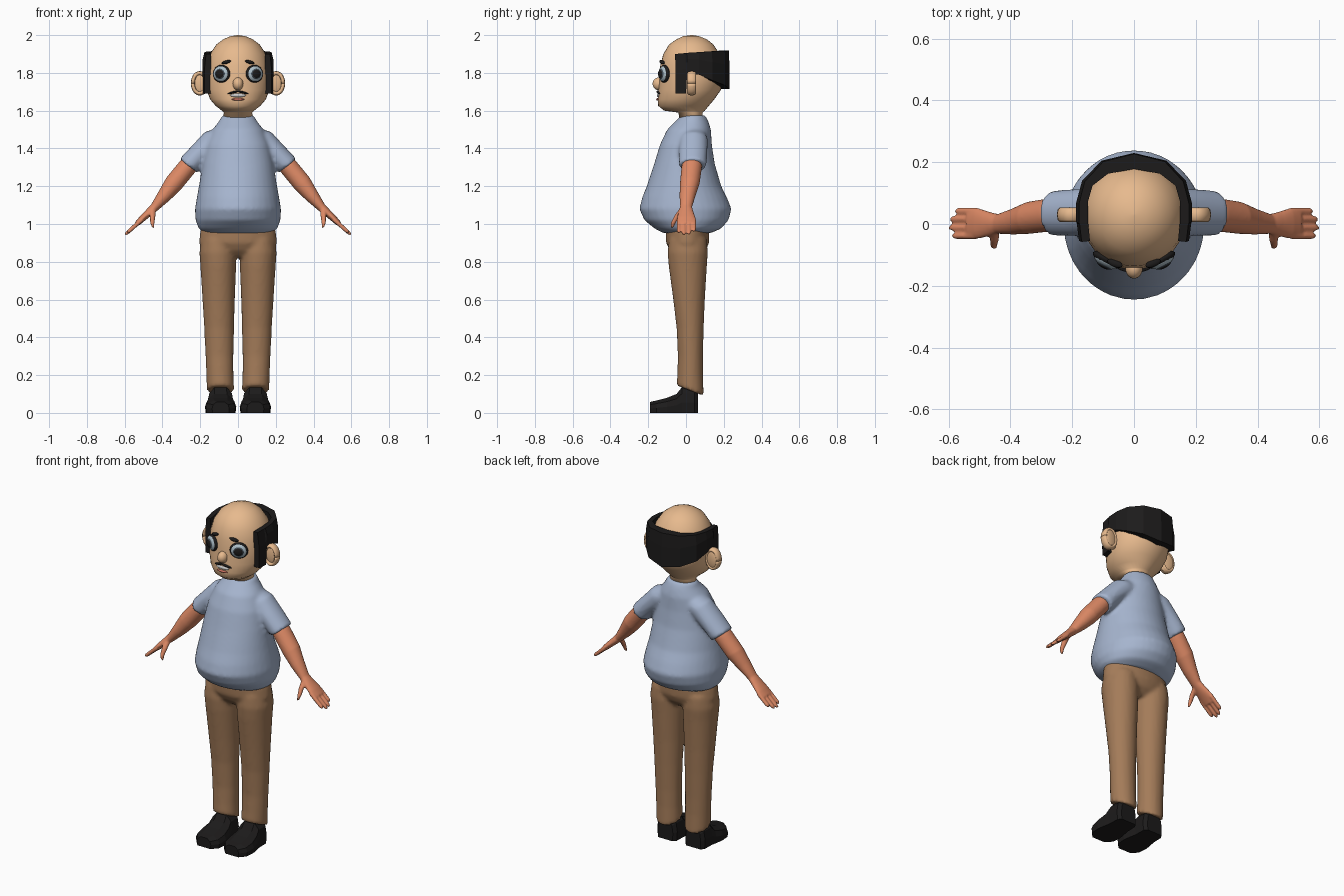
import bpy, bmesh, math
from mathutils import Vector as V, Matrix

if "Cube" in bpy.data.objects:
    bpy.data.objects.remove(bpy.data.objects["Cube"])

def mat(name, r, g, b):
    m = bpy.data.materials.new(name)
    m.diffuse_color = (r, g, b, 1)
    m.use_nodes = True
    m.node_tree.nodes["Principled BSDF"].inputs["Base Color"].default_value = m.diffuse_color
    return m

SKIN = mat("skin", .80, .49, .27)
ARM = mat("arm_skin", .72, .25, .13)
SHIRT = mat("shirt_blue", .38, .46, .62)
TAN = mat("trouser_tan", .37, .20, .10)
DARK = mat("dark", .012, .011, .011)
EYE = mat("eye_white", .42, .52, .58)
IRIS = mat("iris", .06, .08, .10)
TEETH = mat("teeth", .55, .55, .53)
LIP = mat("lip", .60, .17, .12)

def loft(bm, rings, n=24):
    """Skin a list of (centre, u axis, v axis) elliptical rings."""
    rows = []
    for c, u, v in rings:
        rows.append([bm.verts.new(V(c) + V(u) * math.cos(2 * math.pi * i / n)
                                  + V(v) * math.sin(2 * math.pi * i / n)) for i in range(n)])
    for a, b in zip(rows, rows[1:]):
        for i in range(n):
            j = (i + 1) % n
            bm.faces.new((a[i], a[j], b[j], b[i]))
    bm.faces.new(rows[0])
    bm.faces.new(rows[-1])

def upright(rows, x=0, tilt=0):
    """Rings from (z, half width, front y, back y)."""
    return [((x, (f + b) / 2, z), (w, 0, 0), (0, (b - f) / 2, 0)) for z, w, f, b in rows]

def limb(rows, s=1, n=(.78, 0, .62)):
    """Sideways rings from (x, y, z, thickness radius, y radius)."""
    return [((s * x, y, z), (s * n[0] * t, 0, n[2] * t), (0, r, 0)) for x, y, z, t, r in rows]

def finish(name, bm, m, voxel=0, smooth=0, mirror=False, flat=False):
    bmesh.ops.recalc_face_normals(bm, faces=bm.faces[:])
    me = bpy.data.meshes.new(name)
    bm.to_mesh(me)
    bm.free()
    me.materials.append(m)
    ob = bpy.data.objects.new(name, me)
    bpy.context.collection.objects.link(ob)
    if not flat:
        me.shade_smooth()
    if voxel:
        r = ob.modifiers.new("blend", 'REMESH')
        r.mode, r.voxel_size, r.use_smooth_shade = 'VOXEL', voxel, True
    if smooth:
        s = ob.modifiers.new("soften", 'SMOOTH')
        s.factor, s.iterations = .5, smooth
    if mirror:
        ob.modifiers.new("mirror", 'MIRROR').use_mirror_merge = False
    return ob

def blob(name, loc, radii, m, rz=0, ry=0, mirror=False):
    bm = bmesh.new()
    bmesh.ops.create_uvsphere(bm, u_segments=20, v_segments=12, radius=1)
    bm.transform(Matrix.Translation(loc) @ Matrix.Rotation(rz, 4, 'Z')
                 @ Matrix.Rotation(ry, 4, 'Y') @ Matrix.Diagonal((*radii, 1)))
    return finish(name, bm, m, mirror=mirror)

# Head and neck
bm = bmesh.new()
loft(bm, upright([
    (2.0, .004, .026, .034), (1.994, .04, -.015, .07), (1.978, .078, -.05, .11),
    (1.95, .115, -.09, .145), (1.90, .148, -.12, .178), (1.84, .166, -.136, .197),
    (1.77, .171, -.142, .20), (1.71, .166, -.146, .185), (1.66, .148, -.15, .15),
    (1.625, .118, -.147, .12), (1.60, .085, -.115, .10), (1.59, .075, -.04, .088),
    (1.53, .08, -.03, .09)]), 36)
finish("head", bm, SKIN)
blob("nose", (0, -.143, 1.742), (.028, .034, .034), SKIN)

# Ears: thin cup with a raised rim
blob("ear", (.195, .035, 1.745), (.05, .018, .062), SKIN, rz=.15, mirror=True)
bm = bmesh.new()
rim = []
for i in range(25):
    a = 2 * math.pi * i / 24
    d = V((math.cos(a), 0, math.sin(a)))
    rim.append(((.203 + .036 * d.x, .03, 1.745 + .054 * d.z), d * .011, (0, .024, 0)))
loft(bm, rim, 8)
finish("ear_rim", bm, SKIN, mirror=True)

# Eyes, brows, mouth
t = math.radians(27)
for name, r, depth, out, m in (("eye_outline", .051, .02, 0, DARK), ("eye", .046, .024, .002, EYE),
                               ("iris", .031, .012, .0165, IRIS), ("pupil", .024, .008, .0225, DARK)):
    blob(name, (.087 + out * math.sin(t), -.115 - out * math.cos(t), 1.795),
         (r, depth, r * .93), m, rz=t, mirror=True)
blob("eyebrow", (.062, -.127, 1.857), (.027, .012, .009), DARK, rz=.35, ry=.25, mirror=True)
blob("moustache", (.025, -.145, 1.697), (.032, .010, .006), DARK, rz=.2, ry=.25, mirror=True)
blob("teeth", (0, -.145, 1.681), (.042, .009, .010), TEETH)
blob("lower_lip", (0, -.148, 1.66), (.034, .010, .007), LIP)

# Hair band around the sides and back
half = [(.178, -.055, 1.69, 1.90), (.185, 0, 1.69, 1.905), (.187, .006, 1.80, 1.906),
        (.187, .07, 1.79, 1.91), (.168, .14, 1.76, 1.914), (.105, .205, 1.735, 1.916)]
cols = half + [(0, .23, 1.715, 1.918)] + [(-x, y, a, b) for x, y, a, b in half[::-1]]
bm = bmesh.new()
prev = None
for x, y, lo, hi in cols:
    ix, iy = x * .8, y if y < .1 else .1 + (y - .1) * .6
    col = [bm.verts.new(p) for p in ((x, y, lo), (x, y, (lo + hi) / 2 + .02),
                                     (x * .95, y - .003, hi), (ix, iy, hi), (ix, iy, lo))]
    if prev:
        for i in range(5):
            j = (i + 1) % 5
            bm.faces.new((prev[i], prev[j], col[j], col[i]))
    else:
        bm.faces.new(col)
    prev = col
bm.faces.new(prev)
finish("hair", bm, DARK, flat=True)

# Shirt: round body with two sleeves blended in
bm = bmesh.new()
loft(bm, upright([
    (.952, .175, -.12, .13), (.975, .208, -.165, .185), (1.02, .225, -.22, .225),
    (1.08, .228, -.247, .241), (1.14, .218, -.232, .217), (1.2, .207, -.208, .187),
    (1.32, .188, -.168, .152), (1.42, .168, -.138, .137), (1.5, .135, -.1, .132),
    (1.545, .10, -.055, .118), (1.575, .085, -.025, .102)]), 36)
for s in (1, -1):
    loft(bm, limb([(.05, .04, 1.485, .05, .06), (.125, .04, 1.445, .067, .076),
                   (.195, .037, 1.38, .06, .076), (.264, .035, 1.308, .059, .073)], s))
finish("shirt", bm, SHIRT, voxel=.011, smooth=5)

# Arm and hand with fingers and thumb
bm = bmesh.new()
loft(bm, limb([(.22, .035, 1.36, .045, .05), (.27, .03, 1.30, .05, .054),
               (.34, .02, 1.215, .05, .052), (.39, .008, 1.15, .038, .042),
               (.44, 0, 1.09, .024, .032), (.47, 0, 1.062, .021, .04),
               (.505, .002, 1.03, .018, .05), (.535, .002, 1.0, .014, .05)]))
for y, end in ((-.038, .94), (-.012, 1), (.016, .98), (.042, .88)):
    tip = V((.598, y, .943)) - V((.085, 0, -.075)) * (1 - end) * 2
    base = V((.51, y, 1.022))
    loft(bm, limb([(*base, .012, .012), (*base.lerp(tip, .85), .0105, .0115),
                   (*tip, .005, .006)]), 10)
loft(bm, limb([(.45, -.01, 1.085, .018, .02), (.452, -.045, 1.045, .016, .016),
               (.454, -.068, 1.005, .012, .013), (.45, -.074, .98, .006, .007)],
              n=(.95, 0, .3)), 12)
finish("arm", bm, ARM, voxel=.0055, smooth=2, mirror=True)

# Trousers: pelvis and two legs blended together
bm = bmesh.new()
loft(bm, upright([(1.02, .185, -.10, .115), (.96, .20, -.108, .122),
                  (.90, .207, -.106, .122), (.86, .19, -.085, .105), (.825, .12, -.05, .07)]), 36)
for s in (1, -1):
    rows = upright([(.92, .085, -.09, .11), (.85, .098, -.098, .116), (.78, .095, -.092, .111),
                    (.6, .086, -.068, .1), (.45, .079, -.05, .094),
                    (.3, .074, -.043, .09), (.2, .072, -.046, .09)], s * .107)
    for i, r in enumerate(rows):
        rows[i] = ((s * (.109 - .0022 * i), r[0][1], r[0][2]), r[1], r[2])
    rows.append(((s * .093, .022, .118), (.072, 0, 0), (0, .072, -.028)))
    loft(bm, rows)
finish("trousers", bm, TAN, voxel=.011, smooth=4)

# Shoes: faceted, lofted from toe to heel, flat soles
bm = bmesh.new()
prof = [(-.19, .045, .058), (-.155, .078, .066), (-.10, .083, .08), (-.05, .074, .10),
        (-.02, .068, .138), (.045, .066, .138), (.064, .05, .12)]
prev = None
for y, w, h in prof:
    ring = [bm.verts.new((.092 + w * a, y, h * b)) for a, b in
            ((-.95, 0), (.95, 0), (1, .4), (.88, .75), (.45, 1), (-.45, 1), (-.88, .75), (-1, .4))]
    if prev:
        for i in range(8):
            j = (i + 1) % 8
            bm.faces.new((prev[i], prev[j], ring[j], ring[i]))
    else:
        bm.faces.new(ring)
    prev = ring
bm.faces.new(prev)
finish("shoe", bm, DARK, mirror=True, flat=True)
